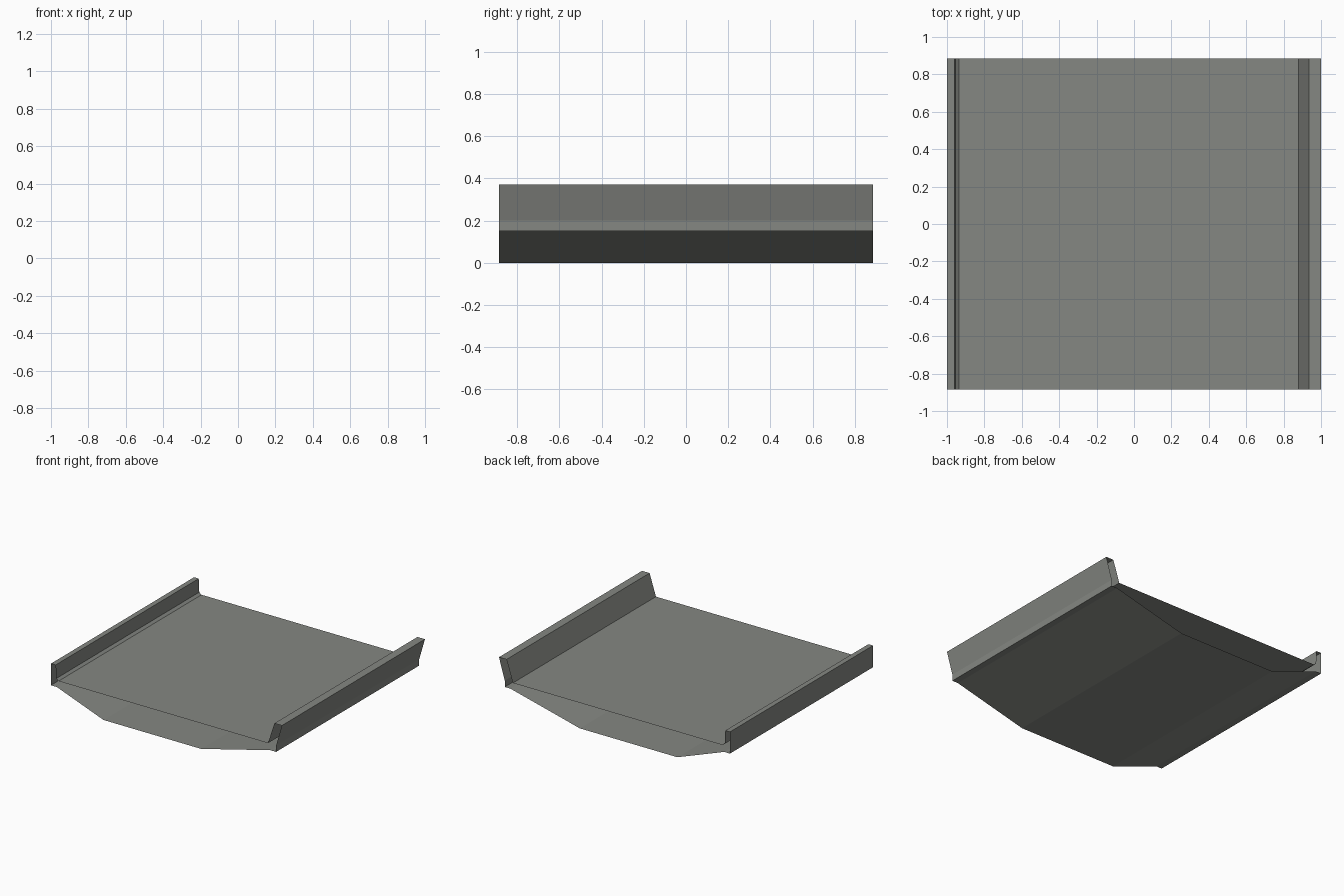
import bpy

if "Cube" in bpy.data.objects:
    bpy.data.objects.remove(bpy.data.objects["Cube"])

HALF = 0.885  # half length along y

grey = bpy.data.materials.new("concrete_grey")
grey.diffuse_color = (0.235, 0.245, 0.225, 1)
grey.use_nodes = True
grey.node_tree.nodes["Principled BSDF"].inputs["Base Color"].default_value = grey.diffuse_color


def strip(name, pts):
    """Sweep an open x/z profile along y, leaving the ends open."""
    n = len(pts)
    verts = [(x, y, z) for y in (-HALF, HALF) for x, z in pts]
    faces = [(i, i + 1, n + i + 1, n + i) for i in range(n - 1)]
    me = bpy.data.meshes.new(name)
    me.from_pydata(verts, [], faces)
    me.materials.append(grey)
    ob = bpy.data.objects.new(name, me)
    bpy.context.collection.objects.link(ob)
    return ob


# upright left curb with a small chamfer at its foot
strip("left_curb", [(-1, 0.15), (-1, 0.32), (-0.96, 0.32),
                    (-0.955, 0.215), (-0.935, 0.2)])

# flat road deck
strip("deck", [(-0.935, 0.2), (0.88, 0.2)])

# outward leaning right curb with short fascia below
strip("right_curb", [(0.88, 0.2), (0.935, 0.37), (1, 0.37),
                     (0.95, 0.2), (0.95, 0.15)])

# faceted belly under the deck
strip("underside", [(0.95, 0.15), (0.9, 0.15), (0.3, 0), (-0.545, 0),
                    (-0.95, 0.15), (-1, 0.15)])
